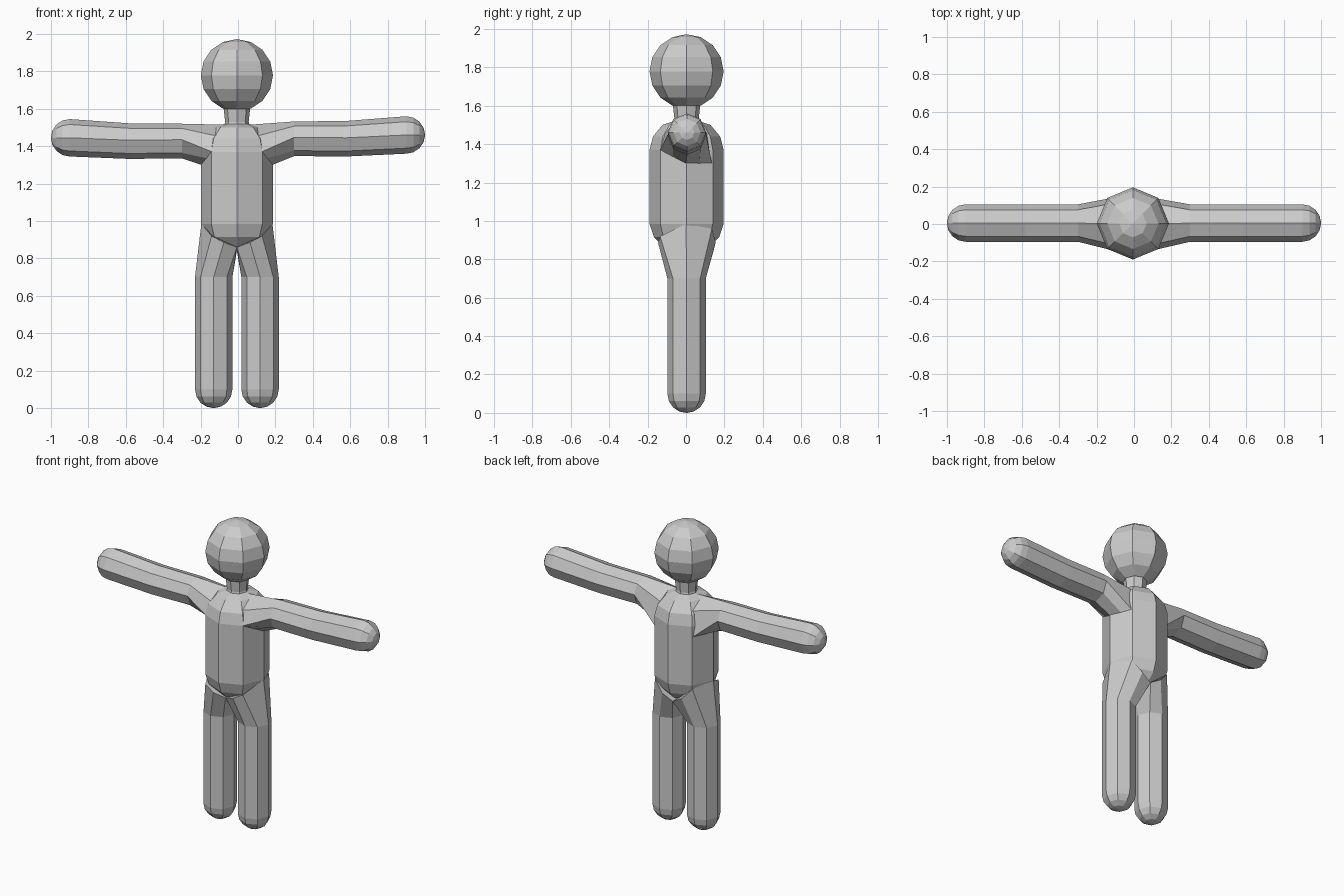
import bpy, bmesh, math
from mathutils import Vector

if "Cube" in bpy.data.objects:
    bpy.data.objects.remove(bpy.data.objects["Cube"])

grey = bpy.data.materials.new("light grey")
grey.diffuse_color = (0.6, 0.6, 0.6, 1)
grey.use_nodes = True
grey.node_tree.nodes["Principled BSDF"].inputs["Base Color"].default_value = grey.diffuse_color
CX = -0.006  # body centre line


def loft(name, rings):
    """Skin equal-length rings of points and cap both ends, flat shaded."""
    bm = bmesh.new()
    vs = [[bm.verts.new(p) for p in r] for r in rings]
    for a, b in zip(vs, vs[1:]):
        n = len(a)
        for i in range(n):
            bm.faces.new((a[i], a[(i + 1) % n], b[(i + 1) % n], b[i]))
    bm.faces.new(vs[0])
    bm.faces.new(vs[-1])
    bmesh.ops.recalc_face_normals(bm, faces=bm.faces)
    me = bpy.data.meshes.new(name)
    bm.to_mesh(me)
    bm.free()
    me.materials.append(grey)
    ob = bpy.data.objects.new(name, me)
    bpy.context.collection.objects.link(ob)
    return ob


def octagon(c, u, v, r):
    """Eight points around c, starting on u and turning towards v."""
    c, u, v = Vector(c), Vector(u), Vector(v)
    return [c + r * (math.cos(k * math.pi / 4) * u + math.sin(k * math.pi / 4) * v)
            for k in range(8)]


X, FRONT, UP = (1, 0, 0), (0, -1, 0), (0, 0, 1)


def stack(name, profile):
    """Upright octagonal solid from (radius, height) pairs."""
    return loft(name, [octagon((CX, 0.003, z), X, (0, 1, 0), r) for r, z in profile])


# Head, neck and torso
A = [math.radians(a) for a in (-89, -67.5, -45, -22.5, 0, 22.5, 45, 67.5, 89)]
stack("head", [(0.193 * math.cos(a), 1.779 + 0.193 * math.sin(a)) for a in A])
stack("neck", [(0.075, 1.48), (0.063, 1.53), (0.075, 1.64)])
stack("torso", [(0.06, 0.845), (0.12, 0.865), (0.17, 0.915), (0.193, 0.985),
                (0.193, 1.37), (0.175, 1.44), (0.125, 1.50), (0.065, 1.52)])

# Arms: flared shoulder, two straight lengths, rounded hand
shoulder = [(0.07, 0, 1.515), (0.11, -0.11, 1.455), (0.133, -0.135, 1.37),
            (0.16, -0.07, 1.335), (0.19, 0, 1.30), (0.165, 0.07, 1.30),
            (0.135, 0.135, 1.30), (0.11, 0.11, 1.455)]
CAP = [math.radians(a) for a in (22.5, 45, 67.5, 88)]
for s, side, zs, top in ((-1, "left", (1.435, 1.432, 1.445), (0.085, 0.09, 0.1)),
                         (1, "right", (1.447, 1.445, 1.46), (0.085, 0.09, 0.1))):
    rings = [[(CX + s * x, y, z) for x, y, z in shoulder]]
    for x, z, t in zip((0.30, 0.58, 0.90), zs, top):
        ring = octagon((s * x, 0.005, z), UP, FRONT, 0.1)
        for p in ring:  # upper half slightly flattened towards the shoulder
            if p.z > z:
                p.z = z + (p.z - z) * t / 0.1
        rings.append(ring)
    for a in CAP:
        rings.append(octagon((s * (0.90 + 0.1 * math.sin(a)), 0.005, zs[2]),
                             UP, FRONT, 0.1 * math.cos(a)))
    loft(side + "_arm", rings)

# Legs: hip flare, straight leg, rounded foot
hip = [(0.19, 0, 0.985), (0.135, -0.135, 0.92), (0.07, -0.145, 0.885),
       (0, -0.12, 0.86), (0, 0, 0.84), (0, 0.145, 0.85),
       (0.07, 0.155, 0.89), (0.135, 0.135, 0.96)]
for s, side in ((-1, "left"), (1, "right")):
    cx = CX + s * 0.124
    rings = [[(CX + s * x, y, z) for x, y, z in hip]]
    for r, z in [(0.1, 0.70), (0.1, 0.1)] + [(0.1 * math.cos(a), 0.1 - 0.1 * math.sin(a)) for a in CAP]:
        rings.append(octagon((cx, 0.003, z), (s, 0, 0), FRONT, r))
    loft(side + "_leg", rings)
